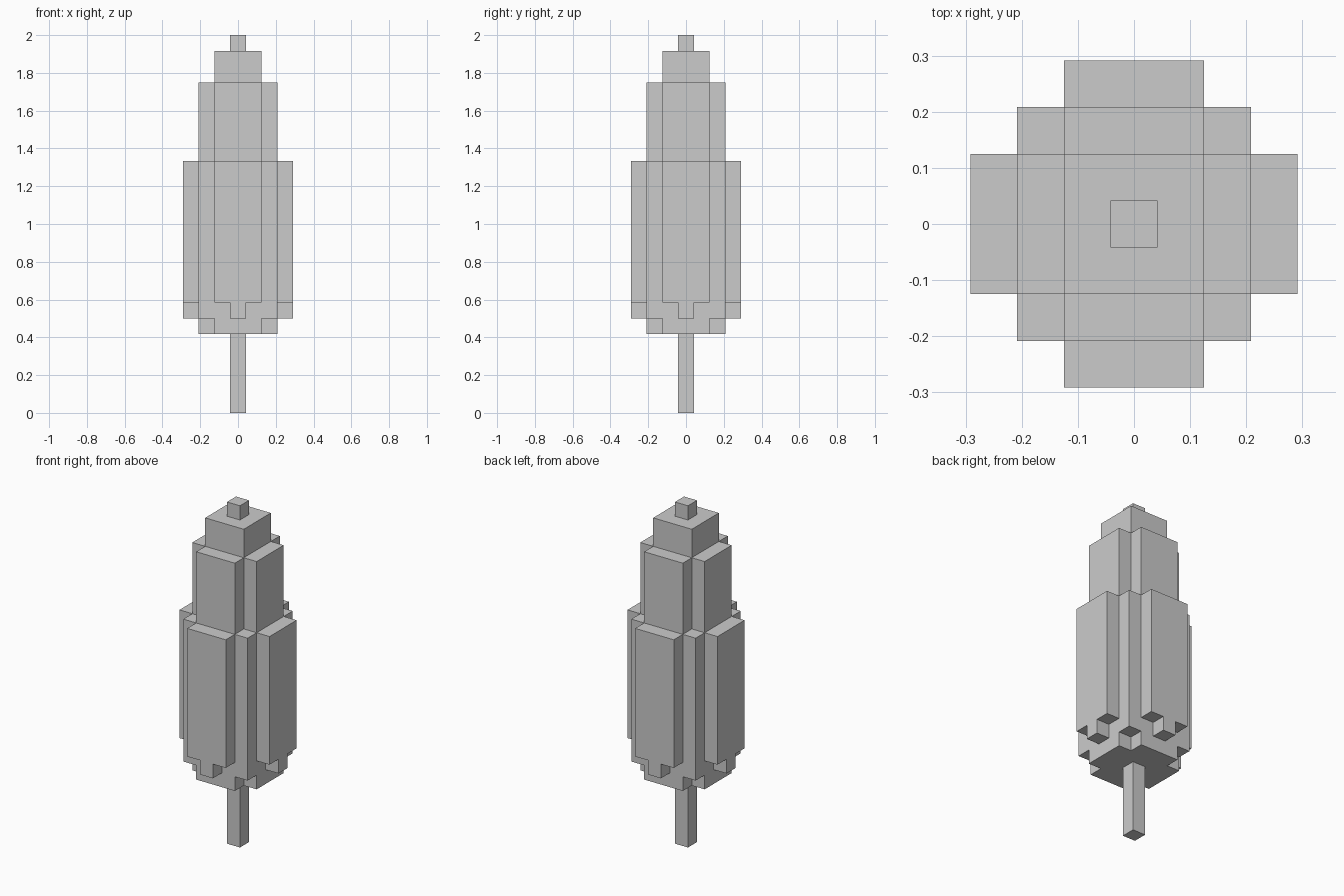
import bpy, bmesh, math
from mathutils import Vector

if "Cube" in bpy.data.objects:
    bpy.data.objects.remove(bpy.data.objects["Cube"])

U = 2 / 24  # one block of the grid; the model is 24 blocks tall


# Cross-sections: is the block (a, b) filled, with a >= b >= 0 (fourfold symmetric)
def single(a, b): return a == 0
def square3(a, b): return a <= 1
def cross5(a, b): return a <= 2 and b <= 1
def square5_tabs(a, b): return a <= 2 or (a == 3 and b == 0)
def full7(a, b): return a <= 2 or (a == 3 and b <= 1)


# part, first layer, end layer, cross-section
layers = [
    ("stick", 0, 5, single),
    ("body", 5, 6, cross5),
    ("body", 6, 7, square5_tabs),
    ("body", 7, 16, full7),
    ("body", 16, 21, cross5),
    ("body", 21, 23, square3),
    ("stick_tip", 23, 24, single),
]

blocks = {}
for part, z0, z1, section in layers:
    for z in range(z0, z1):
        for x in range(-3, 4):
            for y in range(-3, 4):
                a, b = max(abs(x), abs(y)), min(abs(x), abs(y))
                if section(a, b):
                    blocks[x, y, z] = part


def build_part(name):
    """Skin only the exposed block sides, then merge flat areas."""
    bm = bmesh.new()
    for pos, part in blocks.items():
        if part != name:
            continue
        centre = Vector(pos) + Vector((0, 0, 0.5))
        for axis in range(3):
            for sign in (-1, 1):
                n = Vector((0, 0, 0))
                n[axis] = sign
                if tuple(int(p + d) for p, d in zip(pos, n)) in blocks:
                    continue
                u = Vector((0, 0, 0))
                u[(axis + 1) % 3] = 1
                v = n.cross(u)
                corners = [centre + (n + u * i + v * j) / 2
                           for i, j in ((-1, -1), (1, -1), (1, 1), (-1, 1))]
                bm.faces.new([bm.verts.new(c * U) for c in corners])
    bmesh.ops.remove_doubles(bm, verts=bm.verts[:], dist=0.001)
    bmesh.ops.dissolve_limit(bm, angle_limit=math.radians(1),
                             verts=bm.verts[:], edges=bm.edges[:])
    mesh = bpy.data.meshes.new(name)
    bm.to_mesh(mesh)
    bm.free()
    obj = bpy.data.objects.new(name, mesh)
    bpy.context.collection.objects.link(obj)


for name in ("stick", "body", "stick_tip"):
    build_part(name)
